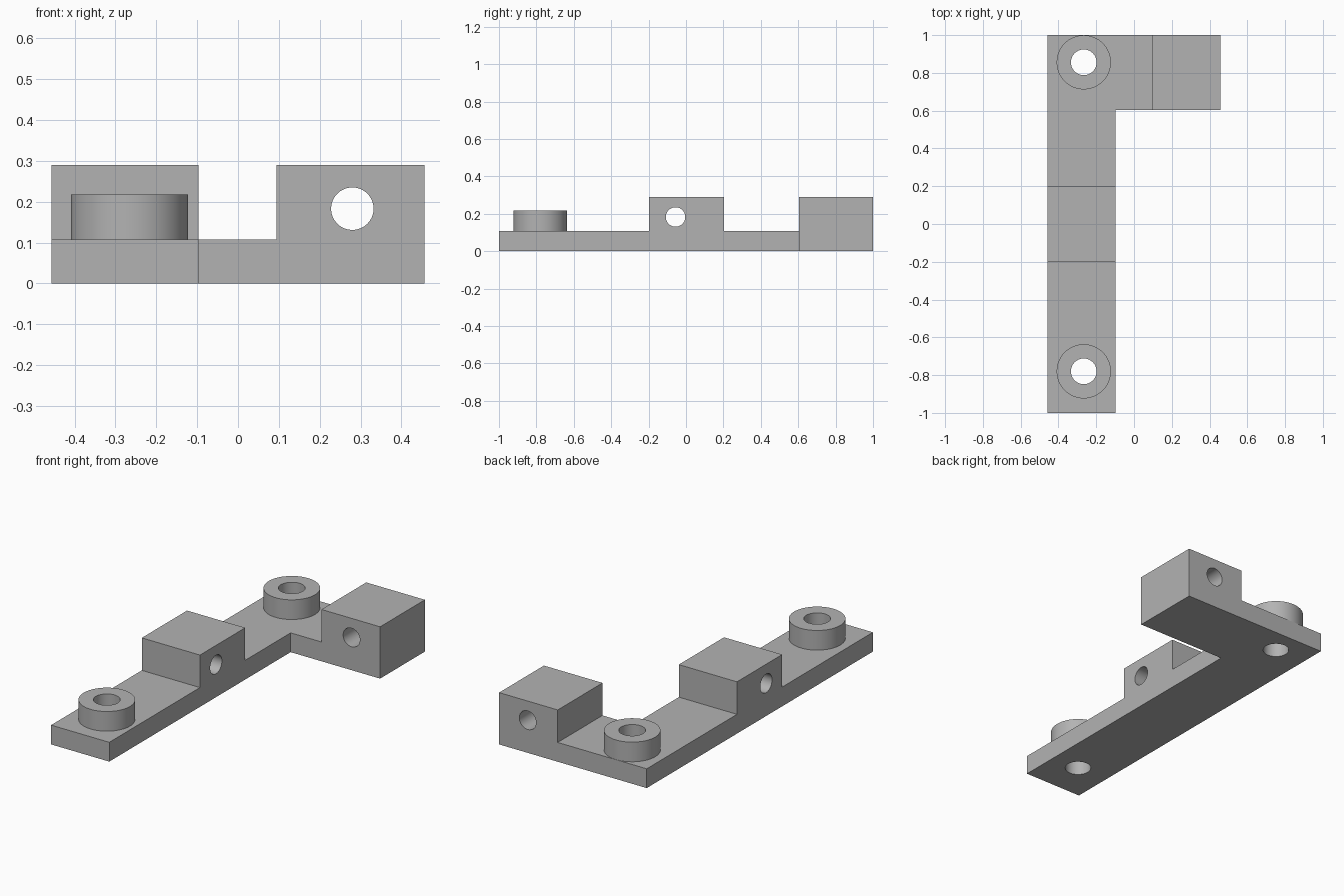
import bpy
import bmesh
from math import pi, radians
from mathutils import Matrix, Vector

if "Cube" in bpy.data.objects:
    bpy.data.objects.remove(bpy.data.objects["Cube"], do_unlink=True)

grey = bpy.data.materials.new("light grey")
grey.use_nodes = True
colour = (0.45, 0.45, 0.45, 1)
grey.diffuse_color = colour
grey.node_tree.nodes["Principled BSDF"].inputs["Base Color"].default_value = colour

PLATE_TOP, BLOCK_TOP, BOSS_TOP = 0.108, 0.29, 0.218
LEFT, RIGHT, INNER = -0.457, 0.457, -0.097
EMBED = 0.05


def finish(bm, name):
    bmesh.ops.recalc_face_normals(bm, faces=bm.faces)
    mesh = bpy.data.meshes.new(name)
    bm.to_mesh(mesh)
    bm.free()
    mesh.materials.append(grey)
    obj = bpy.data.objects.new(name, mesh)
    bpy.context.collection.objects.link(obj)
    return obj


def prism(name, outline, low, high):
    bm = bmesh.new()
    face = bm.faces.new([bm.verts.new((x, y, low)) for x, y in outline])
    top = bmesh.ops.extrude_face_region(bm, geom=[face])["geom"]
    verts = [v for v in top if isinstance(v, bmesh.types.BMVert)]
    bmesh.ops.translate(bm, verts=verts, vec=(0, 0, high - low))
    return finish(bm, name)


def block(name, x0, x1, y0, y1):
    return prism(name, [(x0, y0), (x1, y0), (x1, y1), (x0, y1)], EMBED, BLOCK_TOP)


def cylinder(name, centre, radius, length, axis="Z"):
    turn = {"X": Matrix.Rotation(pi / 2, 4, "Y"),
            "Y": Matrix.Rotation(pi / 2, 4, "X"), "Z": Matrix()}[axis]
    bm = bmesh.new()
    bmesh.ops.create_cone(bm, cap_ends=True, segments=64, radius1=radius, radius2=radius,
                          depth=length, matrix=Matrix.Translation(Vector(centre)) @ turn)
    return finish(bm, name)


def combine(target, part, operation):
    mod = target.modifiers.new(part.name, "BOOLEAN")
    mod.operation, mod.solver, mod.object = operation, "EXACT", part
    bpy.context.view_layer.objects.active = target
    bpy.ops.object.modifier_apply(modifier=mod.name)
    bpy.data.objects.remove(part, do_unlink=True)


# L-shaped base plate
bracket = prism("bracket", [(LEFT, -1), (INNER, -1), (INNER, 0.604), (RIGHT, 0.604),
                            (RIGHT, 1), (LEFT, 1)], 0, PLATE_TOP)

# Raised blocks on the long arm and at the end of the short arm
combine(bracket, block("middle_block", LEFT, INNER, -0.198, 0.202), "UNION")
combine(bracket, block("end_block", 0.094, RIGHT, 0.604, 1), "UNION")

# Round bosses with vertical bolt holes
for y in (-0.78, 0.856):
    boss = cylinder("boss", (-0.266, y, (EMBED + BOSS_TOP) / 2), 0.1435, BOSS_TOP - EMBED)
    combine(bracket, boss, "UNION")
    combine(bracket, cylinder("bolt_hole", (-0.266, y, 0.1), 0.068, 1), "DIFFERENCE")

# Cross holes through the blocks
combine(bracket, cylinder("side_hole", (-0.277, -0.056, 0.183), 0.052, 1, "X"), "DIFFERENCE")
combine(bracket, cylinder("front_hole", (0.28, 0.8, 0.183), 0.052, 1, "Y"), "DIFFERENCE")

# Smooth the round walls, keep the edges sharp
bpy.ops.object.select_all(action="DESELECT")
bracket.select_set(True)
bpy.context.view_layer.objects.active = bracket
bpy.ops.object.shade_smooth_by_angle(angle=radians(30))
